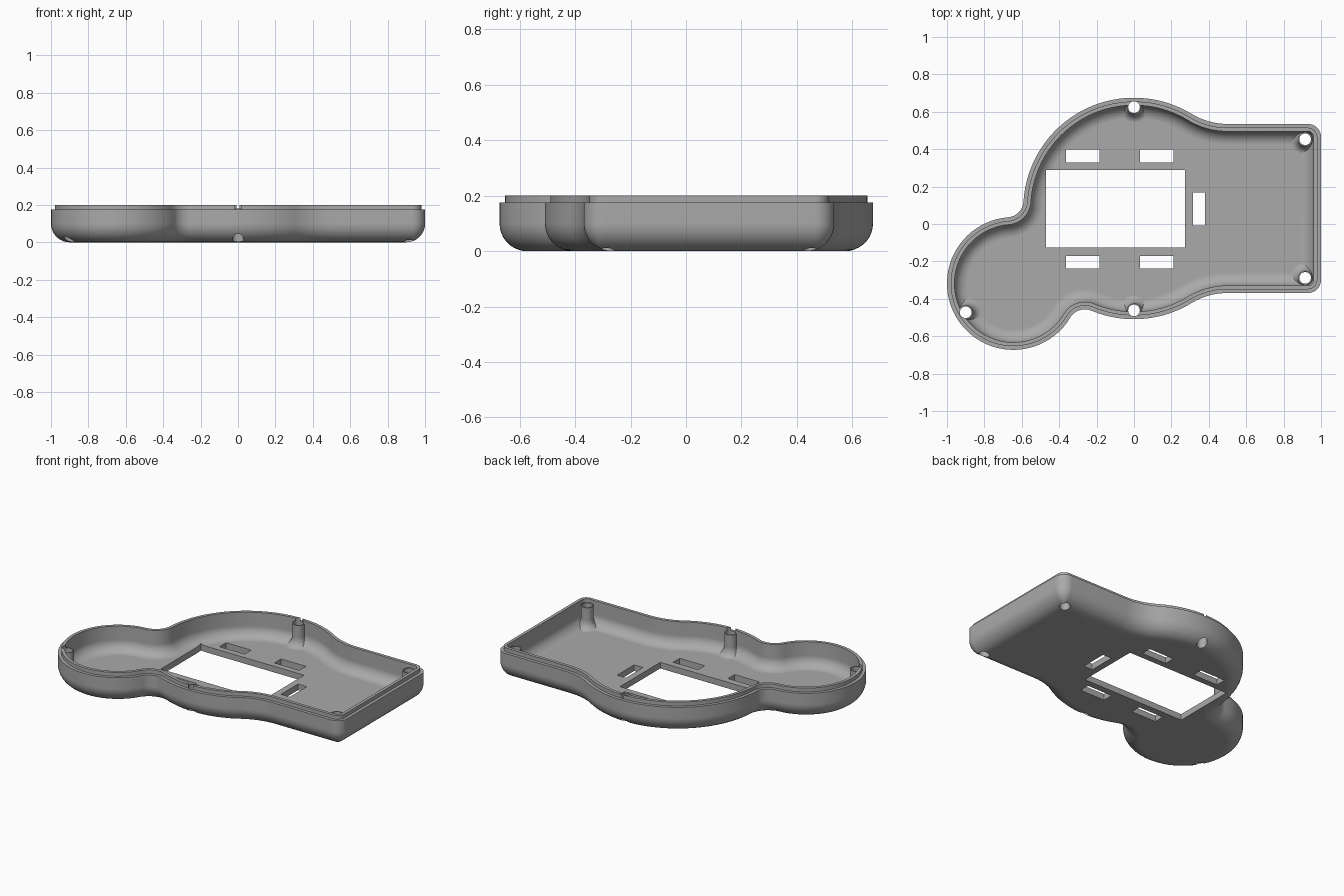
import bpy, bmesh
from math import sin, cos, pi, sqrt, atan2, hypot, acos, radians
from mathutils import Vector as V

old = bpy.data.objects.get("Cube")
if old:
    bpy.data.objects.remove(old, do_unlink=True)

grey = bpy.data.materials.new("plain grey")
grey.use_nodes = True
grey.diffuse_color = (0.4, 0.4, 0.4, 1)
grey.node_tree.nodes["Principled BSDF"].inputs["Base Color"].default_value = (0.4, 0.4, 0.4, 1)

# Outline: a large disc, a small disc and a rounded block, blended by fillets
MAIN, R = V((0, 0.083)), 0.592
SMALL, RS = V((-0.645, -0.318)), 0.355
HALF, CORNER = 0.452, 0.07
BLEND, NECK = 0.374, 0.09
TX = sqrt((R + BLEND) ** 2 - (HALF + BLEND) ** 2)


def direction(a, b):
    return atan2(b.y - a.y, b.x - a.x)


def neck_centre(side):
    """Centre of the fillet circle touching both discs."""
    a, b, c = R + NECK, RS + NECK, (SMALL - MAIN).length
    turn = acos((a * a + c * c - b * b) / (2 * a * c))
    ang = direction(MAIN, SMALL) + side * turn
    return MAIN + a * V((cos(ang), sin(ang)))


def arc(c, r, a0, a1, d, convex=True, n=20):
    if convex:
        r -= d
        while a1 < a0:
            a1 += 2 * pi
    else:
        r += d
        while a1 > a0:
            a1 -= 2 * pi
    return [(c.x + r * cos(a0 + (a1 - a0) * i / n),
             c.y + r * sin(a0 + (a1 - a0) * i / n)) for i in range(n + 1)]


def outline(d):
    """Outline moved inward by d, always with the same point count."""
    r = max(CORNER, d + 0.003)
    low, high = V((1 - r, MAIN.y - HALF + r)), V((1 - r, MAIN.y + HALF - r))
    top = MAIN + V((TX, HALF + BLEND))
    bot = MAIN + V((TX, -HALF - BLEND))
    up, down = neck_centre(-1), neck_centre(1)
    pts = arc(low, r, -pi / 2, 0, d, n=8) + arc(high, r, 0, pi / 2, d, n=8)
    pts += arc(top, BLEND, -pi / 2, direction(top, MAIN), d, False)
    pts += arc(MAIN, R, direction(MAIN, top), direction(MAIN, up), d, n=48)[1:]
    pts += arc(up, NECK, direction(up, MAIN), direction(up, SMALL), d, False, 14)[1:]
    pts += arc(SMALL, RS, direction(SMALL, up), direction(SMALL, down), d, n=48)[1:]
    pts += arc(down, NECK, direction(down, SMALL), direction(down, MAIN), d, False, 14)[1:]
    pts += arc(MAIN, R, direction(MAIN, down), direction(MAIN, bot), d, n=32)[1:]
    pts += arc(bot, BLEND, direction(bot, MAIN), pi / 2, d, False)[1:]
    return pts


def loft(name, rings):
    """Closed solid through stacked rings of (points, z)."""
    bm = bmesh.new()
    loops = [[bm.verts.new((x, y, z)) for x, y in pts] for pts, z in rings]
    n = len(loops[0])
    for a, b in zip(loops, loops[1:]):
        for i in range(n):
            j = (i + 1) % n
            bm.faces.new((a[i], a[j], b[j], b[i]))
    bm.faces.new(loops[0][::-1])
    bm.faces.new(loops[-1])
    bmesh.ops.recalc_face_normals(bm, faces=bm.faces)
    me = bpy.data.meshes.new(name)
    bm.to_mesh(me)
    bm.free()
    me.materials.append(grey)
    ob = bpy.data.objects.new(name, me)
    bpy.context.collection.objects.link(ob)
    return ob


def lathe(name, x, y, profile, n=32):
    return loft(name, [([(x + r * cos(2 * pi * i / n), y + r * sin(2 * pi * i / n))
                         for i in range(n)], z) for r, z in profile])


def box(name, x0, x1, y0, y1):
    rect = [(x0, y0), (x1, y0), (x1, y1), (x0, y1)]
    return loft(name, [(rect, -0.05), (rect, 0.08)])


def cut(target, cutter):
    bpy.context.view_layer.objects.active = target
    m = target.modifiers.new("cut", 'BOOLEAN')
    m.operation, m.solver, m.object = 'DIFFERENCE', 'EXACT', cutter
    bpy.ops.object.modifier_apply(modifier=m.name)
    bpy.data.objects.remove(cutter, do_unlink=True)


def bowl(radius, inset, floor, steps=9):
    """Rings of the rounded bottom edge, from the floor upward."""
    rings = []
    for i in range(steps + 1):
        a = pi / 2 * i / steps
        rings.append((outline(inset + radius * (1 - sin(a))), floor + radius * (1 - cos(a))))
    return rings


# Tray body with a stepped lip
tray = loft("tray", bowl(0.1, 0, 0) + [(outline(0), 0.175), (outline(0.02), 0.175),
                                       (outline(0.02), 0.2)])

# Hollow, leaving flared screw posts standing
posts = [(0, 0.625), (0, -0.462), (0.915, 0.453), (0.915, -0.288), (-0.9, -0.472)]
hollow = loft("hollow", bowl(0.07, 0.04, 0.04) + [(outline(0.04), 0.3)])
flare = [(0.038 + 0.045 * (1 - sin(a)), 0.04 + 0.06 * (1 - cos(a)))
         for a in (pi / 2 * i / 6 for i in range(7))]
for x, y in posts:
    cut(hollow, lathe("post", x, y, [(0.083, -0.02)] + flare + [(0.038, 0.18)]))
cut(tray, hollow)

# Screw holes
for x, y in posts:
    cut(tray, lathe("screw_hole", x, y, [(0.031, -0.1), (0.031, 0.3)]))

# Screen window and surrounding slots
cut(tray, box("window", -0.47, 0.274, -0.126, 0.29))
for x in (-0.364, 0.032):
    for y in (-0.238, 0.33):
        cut(tray, box("slot", x, x + 0.18, y, y + 0.068))
cut(tray, box("side_slot", 0.316, 0.38, -0.008, 0.168))

# Smooth shading with crisp edges
bpy.ops.object.select_all(action='DESELECT')
tray.select_set(True)
bpy.context.view_layer.objects.active = tray
bpy.ops.object.shade_smooth_by_angle(angle=radians(35))
tray.modifiers.new("even_shading", 'WEIGHTED_NORMAL').keep_sharp = True
